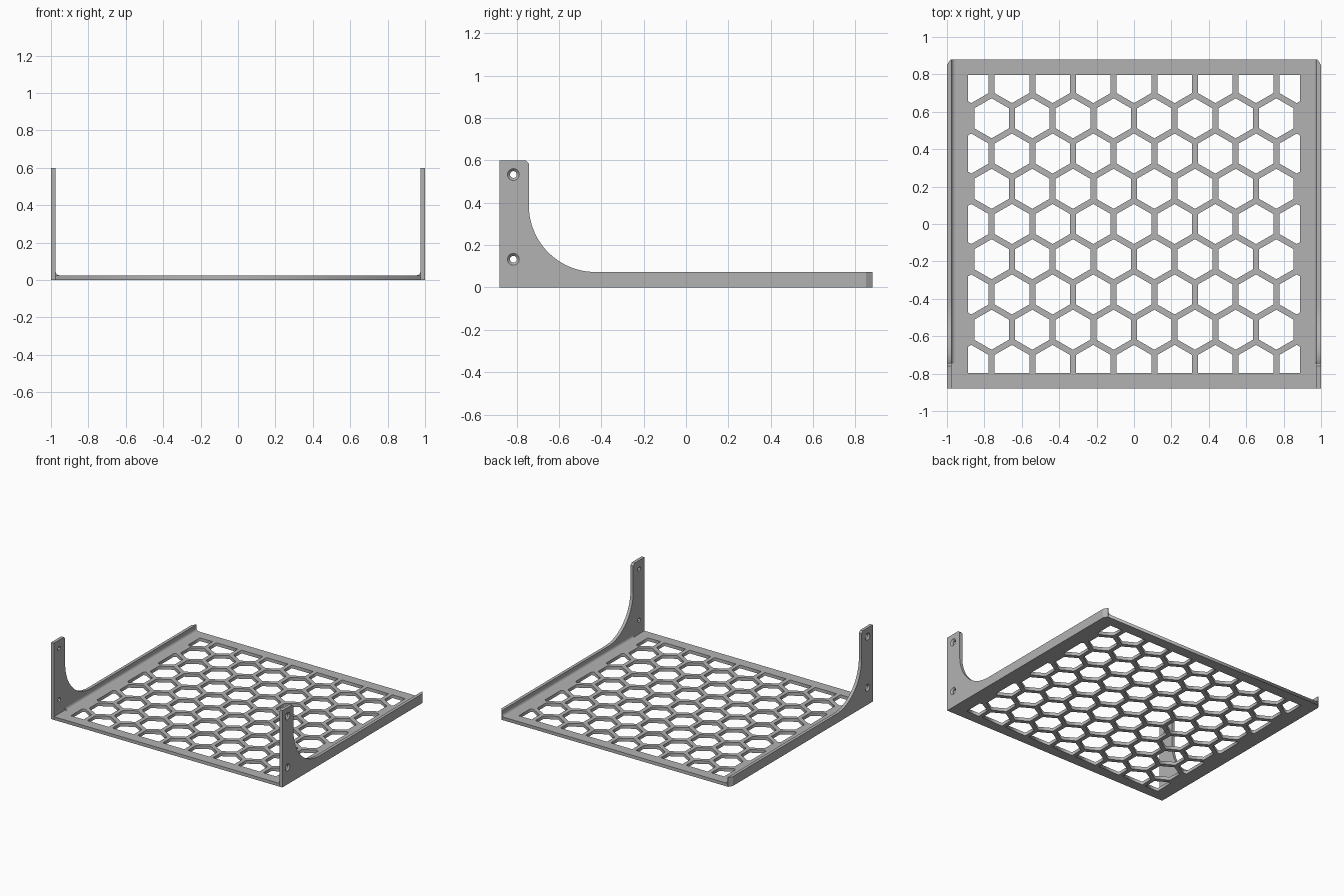
import bpy, bmesh
from math import sin, cos, pi, radians
from mathutils import Matrix, Vector

if "Cube" in bpy.data.objects:
    bpy.data.objects.remove(bpy.data.objects["Cube"])

HALF_DEPTH = 0.88
WALL = 0.024
INNER = 1 - WALL
FLOOR = 0.025

grey = bpy.data.materials.new("plain grey")
grey.use_nodes = True
grey.diffuse_color = (0.45, 0.45, 0.45, 1)
grey.node_tree.nodes["Principled BSDF"].inputs["Base Color"].default_value = grey.diffuse_color

# Axis frames: outline drawn in YZ and extruded on X, or drawn in XZ and extruded on Y
YZ = Matrix(((0, 0, 1), (1, 0, 0), (0, 1, 0))).to_4x4()
XZ = Matrix.Rotation(pi / 2, 4, 'X')


def slab(name, outlines, thickness, matrix):
    """Solid sheet from a first outline and any holes inside it."""
    curve = bpy.data.curves.new(name + "_outline", 'CURVE')
    curve.dimensions = '2D'
    curve.fill_mode = 'BOTH'
    curve.extrude = thickness / 2
    for points in outlines:
        spline = curve.splines.new('POLY')
        spline.points.add(len(points) - 1)
        for p, co in zip(spline.points, points):
            p.co = (co[0], co[1], 0, 1)
        spline.use_cyclic_u = True
    temp = bpy.data.objects.new(name + "_temp", curve)
    bpy.context.collection.objects.link(temp)
    mesh = bpy.data.meshes.new_from_object(
        temp.evaluated_get(bpy.context.evaluated_depsgraph_get()))
    bpy.data.objects.remove(temp)
    bm = bmesh.new()
    bm.from_mesh(mesh)
    bmesh.ops.remove_doubles(bm, verts=bm.verts, dist=1e-5)
    bm.transform(matrix)
    bmesh.ops.recalc_face_normals(bm, faces=bm.faces)
    bm.to_mesh(mesh)
    bm.free()
    mesh.name = name
    mesh.materials.clear()
    mesh.materials.append(grey)
    obj = bpy.data.objects.new(name, mesh)
    bpy.context.collection.objects.link(obj)
    return obj


def activate(obj):
    bpy.ops.object.select_all(action='DESELECT')
    obj.select_set(True)
    bpy.context.view_layer.objects.active = obj


def cut(obj, cutter):
    mod = obj.modifiers.new("cut", 'BOOLEAN')
    mod.operation = 'DIFFERENCE'
    mod.solver = 'EXACT'
    mod.object = cutter
    activate(obj)
    bpy.ops.object.modifier_apply(modifier=mod.name)
    bpy.data.objects.remove(cutter)


def mirror(obj):
    obj.modifiers.new("mirror", 'MIRROR').use_axis[0] = True
    activate(obj)
    bpy.ops.object.modifier_apply(modifier="mirror")
    bpy.ops.object.shade_smooth_by_angle(angle=radians(30))


def ring(cx, cy, r, count, start=0.0, sweep=2 * pi):
    return [(cx + r * cos(start + sweep * i / count),
             cy + r * sin(start + sweep * i / count)) for i in range(count)]


def clip(points, axis, sign, limit):
    """Keep the part of a polygon where sign * coordinate <= limit."""
    out = []
    for a, b in zip(points, points[1:] + points[:1]):
        da, db = limit - sign * a[axis], limit - sign * b[axis]
        if da >= 0:
            out.append(a)
        if da * db < 0:
            out.append(tuple(Vector(a).lerp(Vector(b), da / (da - db))))
    return out


# Honeycomb floor: hexagonal holes trimmed to a rectangular window
PITCH = 0.2175
holes = []
for row in range(-4, 5):
    odd = row % 2
    for col in range(-4, 4 if odd else 5):
        cell = ring((col + odd / 2) * PITCH, row * PITCH * sin(pi / 3), 0.107, 6, pi / 6)
        for axis, limit in ((0, 0.888), (1, 0.797)):
            for sign in (-1, 1):
                cell = clip(cell, axis, sign, limit)
        holes.append(cell)
edge = [(-INNER, -HALF_DEPTH), (INNER, -HALF_DEPTH), (INNER, HALF_DEPTH), (-INNER, HALF_DEPTH)]
slab("honeycomb_floor", [edge] + holes, FLOOR, Matrix.Translation((0, 0, FLOOR / 2)))

# Side walls: low rail sweeping up into a tall front post
LEDGE, POST_Y, TOP, R = 0.073, -0.742, 0.6, 0.314
sweep = ring(POST_Y + R, LEDGE + R, R, 24, -pi / 2, -pi / 2) + [(POST_Y, LEDGE + R)]
profile = ([(-HALF_DEPTH, 0), (HALF_DEPTH, 0), (HALF_DEPTH, LEDGE)] + sweep +
           [(POST_Y, TOP - 0.016), (POST_Y - 0.016, TOP), (-HALF_DEPTH, TOP)])
screw_spots = [(-0.815, 0.133), (-0.815, 0.533)]
screw_holes = [ring(y, z, 0.016, 24) for y, z in screw_spots]
walls = slab("side_walls", [profile] + screw_holes, WALL,
             Matrix.Translation((1 - WALL / 2, 0, 0)) @ YZ)

# Countersinks on the outer faces
for y, z in screw_spots:
    bpy.ops.mesh.primitive_cone_add(vertices=24, radius1=0.012, radius2=0.032, depth=0.02,
                                    location=(0.994, y, z), rotation=(0, pi / 2, 0))
    cut(walls, bpy.context.object)

# Bevelled outer rear corners
wedge = [(1.01, HALF_DEPTH - 0.045), (1.01, HALF_DEPTH + 0.01), (0.974, HALF_DEPTH + 0.01)]
cut(walls, slab("corner_cutter", [wedge], 2, Matrix.Identity(4)))
mirror(walls)

# Small fillets where the floor meets the walls
F = 0.022
arc = ring(INNER - F, FLOOR + F, F, 6, -pi / 2, pi / 2) + [(INNER, FLOOR + F)]
length = HALF_DEPTH - POST_Y
fillets = slab("floor_fillets", [arc + [(INNER, FLOOR)]], length,
               Matrix.Translation((0, (HALF_DEPTH + POST_Y) / 2, 0)) @ XZ)
mirror(fillets)
